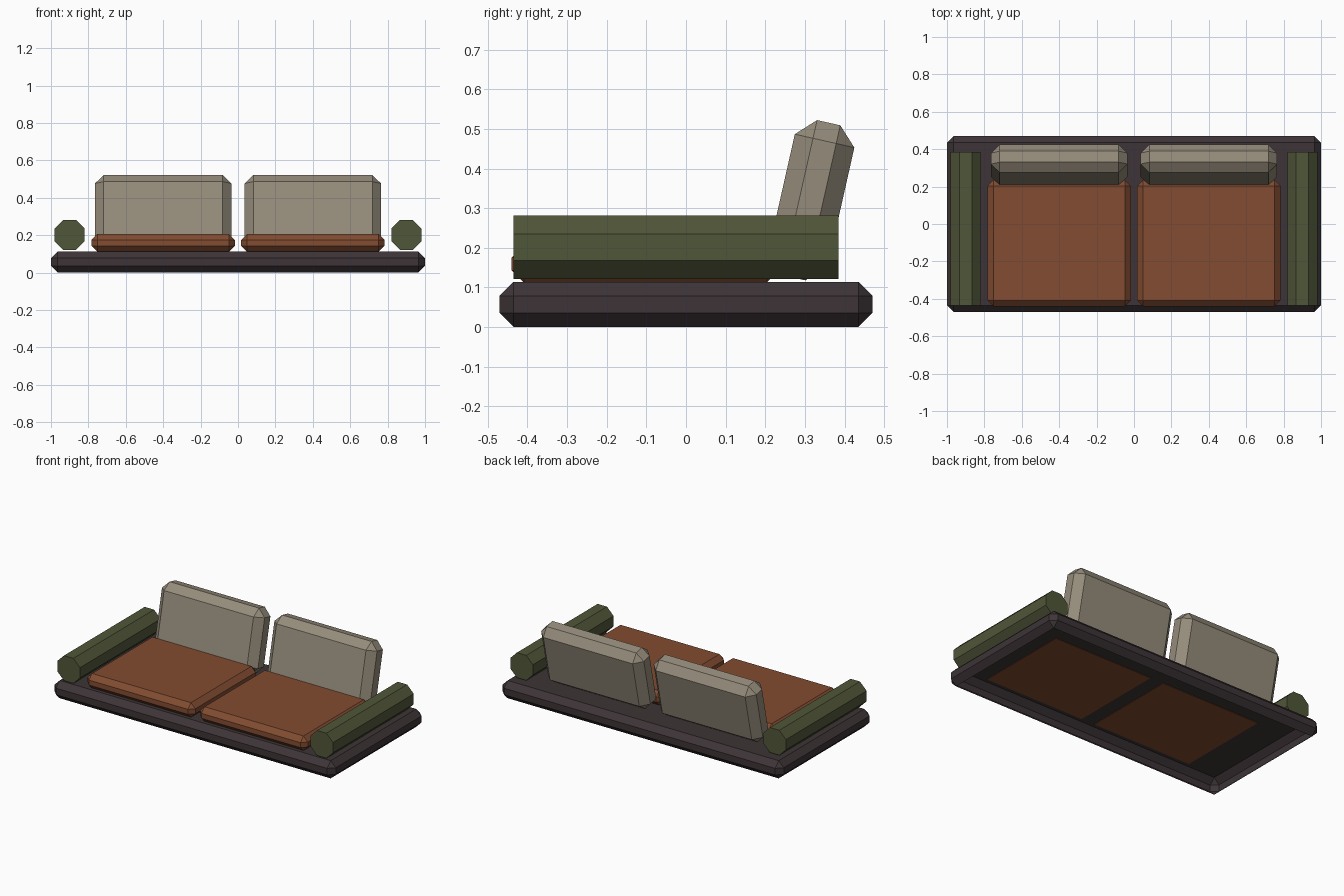
import bpy, bmesh, math
from mathutils import Matrix

if "Cube" in bpy.data.objects:
    bpy.data.objects.remove(bpy.data.objects["Cube"])


def material(name, rgb):
    lin = [(c / 255 / 12.92) if c < 11 else ((c / 255 + 0.055) / 1.055) ** 2.4 for c in rgb]
    m = bpy.data.materials.new(name)
    m.diffuse_color = (*lin, 1)
    m.use_nodes = True
    m.node_tree.nodes["Principled BSDF"].inputs["Base Color"].default_value = m.diffuse_color
    return m


DARK = material("dark_wood", (61, 52, 54))
RUST = material("rust_fabric", (130, 76, 49))
TAUPE = material("taupe_fabric", (149, 140, 123))
OLIVE = material("olive_fabric", (80, 86, 56))


def finish(bm, name, mat, loc, tilt=0.0):
    mesh = bpy.data.meshes.new(name)
    bm.to_mesh(mesh)
    bm.free()
    mesh.materials.append(mat)
    ob = bpy.data.objects.new(name, mesh)
    ob.location = loc
    ob.rotation_euler = (tilt, 0, 0)
    bpy.context.collection.objects.link(ob)
    return ob


def chamfered_box(name, mat, size, loc, chamfer, tilt=0.0, open_bottom=False):
    bm = bmesh.new()
    bmesh.ops.create_cube(bm, size=1)
    bmesh.ops.scale(bm, vec=size, verts=bm.verts)
    bmesh.ops.bevel(bm, geom=bm.edges[:], offset=chamfer, segments=1,
                    profile=0.5, affect='EDGES')
    if open_bottom:
        bm.normal_update()
        low = [f for f in bm.faces if f.normal.z < -0.99]
        bmesh.ops.delete(bm, geom=low, context='FACES_ONLY')
    return finish(bm, name, mat, loc, tilt)


def bolster(name, mat, radius, length, loc):
    # eight-sided roll lying along y with a flat side up
    bm = bmesh.new()
    bmesh.ops.create_cone(bm, cap_ends=True, segments=8, radius1=radius,
                          radius2=radius, depth=length)
    rot = Matrix.Rotation(math.pi / 2, 3, 'X')
    if max(v.co.x for v in bm.verts) > radius * 0.99:  # a corner points sideways
        rot = rot @ Matrix.Rotation(math.pi / 8, 3, 'Z')
    bmesh.ops.rotate(bm, matrix=rot, verts=bm.verts)
    return finish(bm, name, mat, loc)


# low platform, hollow underneath
chamfered_box("base", DARK, (2, 0.942, 0.114), (0, 0, 0.057), 0.036, open_bottom=True)

# seats, backrests and arm rolls on both sides
for side, s in (("left", -1), ("right", 1)):
    chamfered_box(f"seat_cushion_{side}", RUST, (0.766, 0.675, 0.094),
                  (s * 0.4, -0.1025, 0.159), 0.031)
    chamfered_box(f"back_cushion_{side}", TAUPE, (0.73, 0.154, 0.401),
                  (s * 0.4, 0.316, 0.320), 0.047, tilt=math.radians(-12.7))
    bolster(f"arm_roll_{side}", OLIVE, 0.0872, 0.82, (s * 0.9, -0.025, 0.2015))
